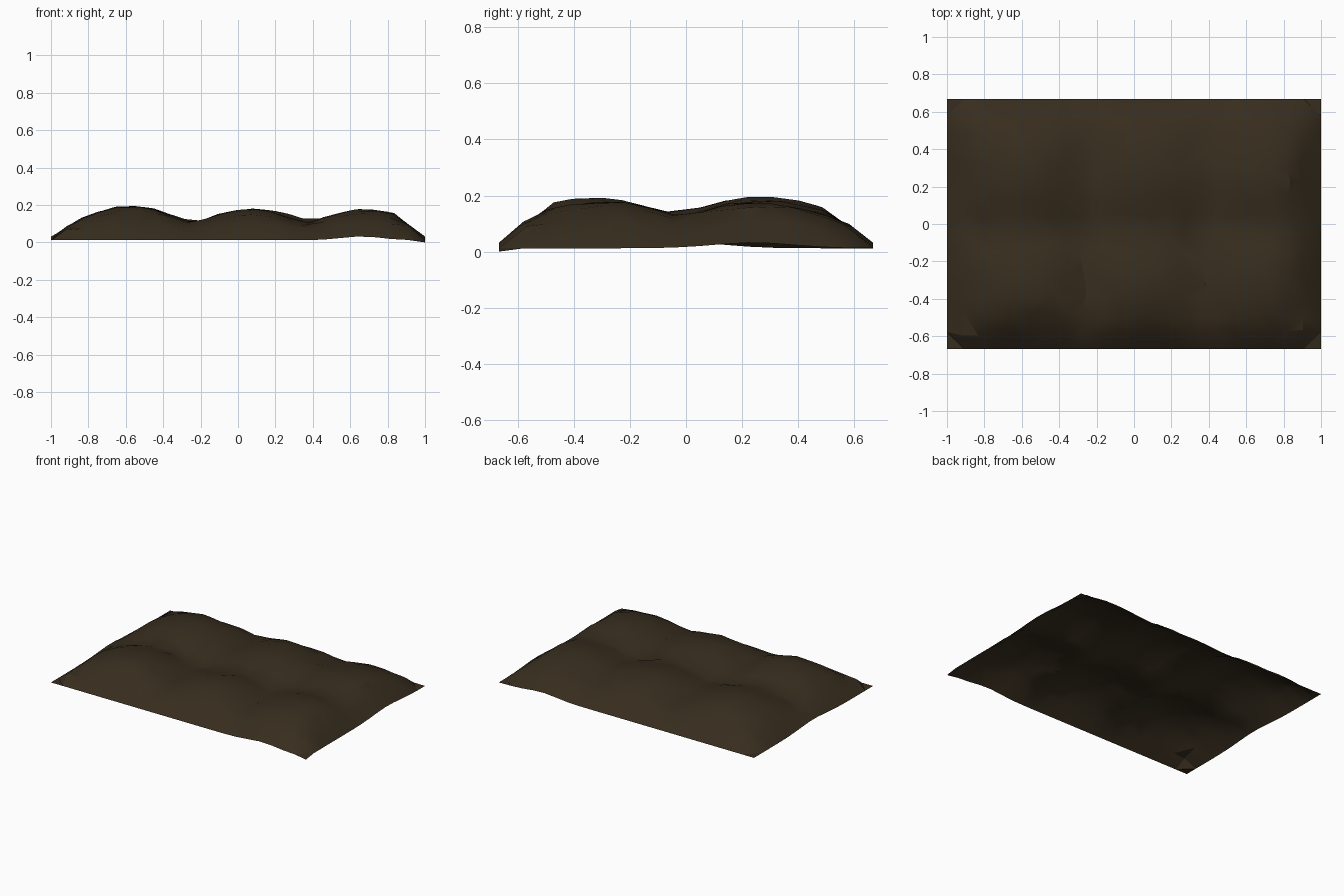
import bpy, bmesh, math, random

if "Cube" in bpy.data.objects:
    bpy.data.objects.remove(bpy.data.objects["Cube"])

random.seed(4)
HX, HY = 1.0, 0.667
NX, NY = 22, 15

# Six overlapping heaps: x, y, height
HEAPS = [(-0.58, -0.33, 0.194), (0.06, -0.32, 0.176), (0.68, -0.30, 0.180),
         (-0.57, 0.27, 0.198), (0.10, 0.27, 0.182), (0.70, 0.25, 0.176)]


def rim(x, y):
    # Low wavy border, touching the ground at the front right corner
    if x > 0.99 and y < -0.66:
        return 0.0
    z = 0.012 + 0.02 * math.exp(-((x - 0.66) / 0.15) ** 2)
    if abs(x) > 0.95:
        z = 0.012 + 0.02 * math.exp(-((y - 0.12 * (1 + x)) / 0.2) ** 2)
    return z


def height(x, y):
    top = max(h * math.exp(-((x - a) / 0.42) ** 2 - ((y - b) / 0.47) ** 2)
              for a, b, h in HEAPS)
    d = max(0.0, min(HX - abs(x), HY - abs(y)))
    border = rim(x, y) + 0.9 * d
    # Smooth minimum rounds the shoulder
    k = 0.03
    t = max(k - abs(top - border), 0) / k
    return min(top, border) - t * t * k * 0.25 * min(1, d / 0.08)


# Irregular triangulated soil sheet, open underneath
bm = bmesh.new()
grid = []
for j in range(NY + 1):
    row = []
    for i in range(NX + 1):
        x = -HX + 2 * HX * i / NX
        y = -HY + 2 * HY * j / NY
        inside = 0 < i < NX and 0 < j < NY
        if inside:
            x += random.uniform(-0.022, 0.022)
            y += random.uniform(-0.022, 0.022)
        z = height(x, y)
        if inside:
            z += random.uniform(-0.004, 0.003)
        row.append(bm.verts.new((x, y, z)))
    grid.append(row)
for j in range(NY):
    for i in range(NX):
        a, b = grid[j][i], grid[j][i + 1]
        c, d = grid[j + 1][i + 1], grid[j + 1][i]
        if random.random() < 0.5:
            bm.faces.new((a, b, c))
            bm.faces.new((a, c, d))
        else:
            bm.faces.new((a, b, d))
            bm.faces.new((b, c, d))

mesh = bpy.data.meshes.new("soil_mound")
bm.to_mesh(mesh)
bm.free()
soil = bpy.data.objects.new("soil_mound", mesh)
bpy.context.collection.objects.link(soil)

# Dark earth colour
mat = bpy.data.materials.new("dark_earth")
mat.diffuse_color = (0.038, 0.026, 0.013, 1)
mat.use_nodes = True
mat.node_tree.nodes["Principled BSDF"].inputs["Base Color"].default_value = mat.diffuse_color
mesh.materials.append(mat)

# Soft shading
bpy.context.view_layer.objects.active = soil
soil.select_set(True)
bpy.ops.object.shade_smooth_by_angle(angle=math.radians(30))
